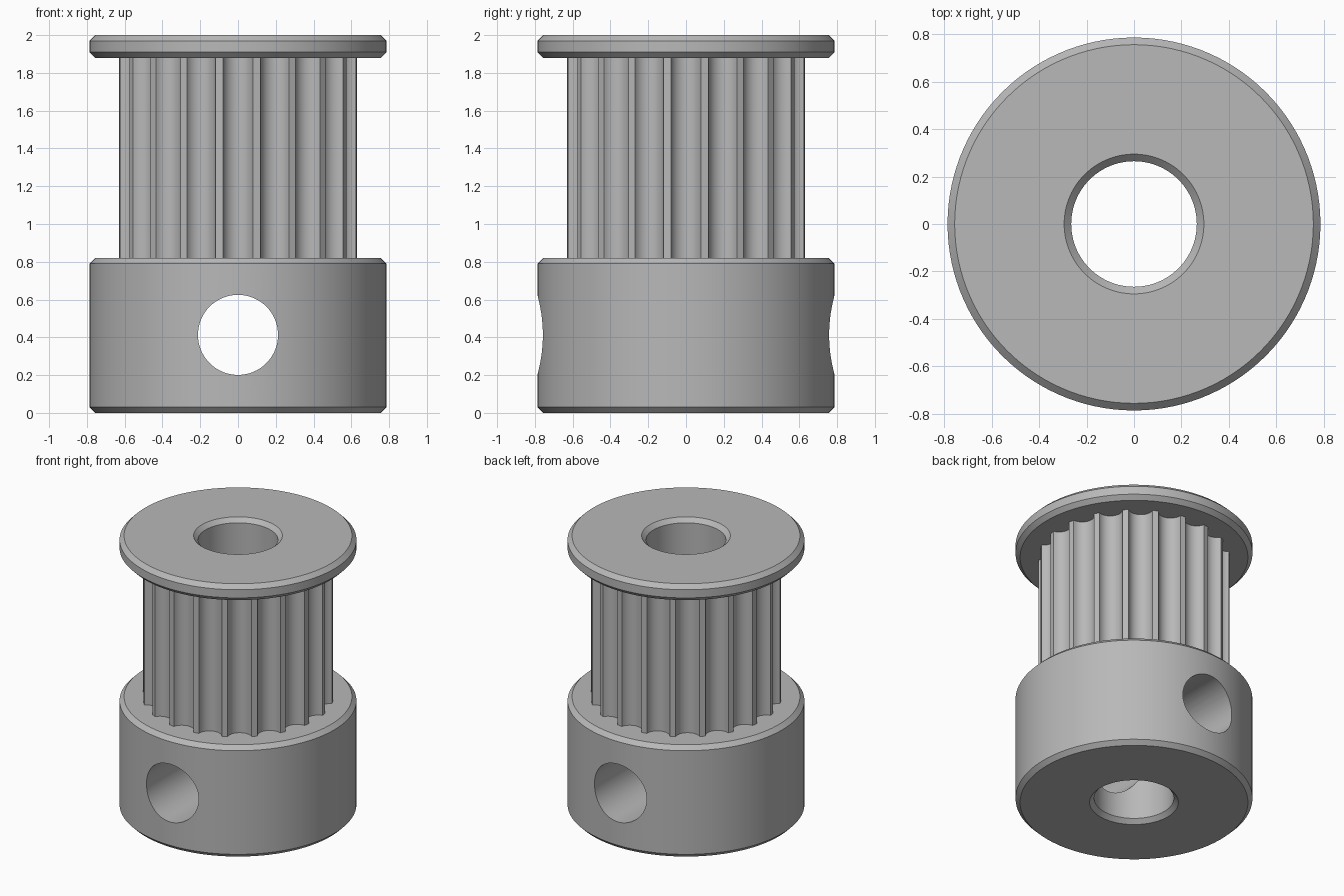
import bpy, bmesh
from math import sin, cos, pi, radians, hypot, atan2

cube = bpy.data.objects.get("Cube")
if cube:
    bpy.data.objects.remove(cube, do_unlink=True)

R_RIM, R_BORE, R_TOOTH = 0.787, 0.265, 0.635
CH = 0.03                      # chamfer size
Z_COLLAR, Z_FLANGE, Z_TOP = 0.82, 1.88, 2.0
SEGS, GROOVES = 120, 20

grey = bpy.data.materials.new("machined grey")
grey.use_nodes = True
colour = (0.48, 0.48, 0.48, 1)
grey.diffuse_color = colour
grey.node_tree.nodes["Principled BSDF"].inputs["Base Color"].default_value = colour


def add_object(name, bm):
    bmesh.ops.recalc_face_normals(bm, faces=bm.faces)
    mesh = bpy.data.meshes.new(name)
    bm.to_mesh(mesh)
    bm.free()
    mesh.materials.append(grey)
    obj = bpy.data.objects.new(name, mesh)
    bpy.context.collection.objects.link(obj)
    return obj


def smooth(obj):
    bpy.ops.object.select_all(action='DESELECT')
    obj.select_set(True)
    bpy.context.view_layer.objects.active = obj
    bpy.ops.object.shade_smooth_by_angle(angle=radians(28))


def bridge(bm, a, b):
    for i in range(len(a)):
        j = (i + 1) % len(a)
        bm.faces.new((a[i], a[j], b[j], b[i]))


def lathe(name, profile):
    """Revolve a closed (radius, z) profile into a ring."""
    bm = bmesh.new()
    rings = [[bm.verts.new((r * cos(2 * pi * i / SEGS), r * sin(2 * pi * i / SEGS), z))
              for i in range(SEGS)] for r, z in profile]
    for k, ring in enumerate(rings):
        bridge(bm, ring, rings[(k + 1) % len(rings)])
    return add_object(name, bm)


# Collar with chamfered rims and bore
collar = lathe("collar", [
    (R_BORE, CH), (R_BORE + CH, 0), (R_RIM - CH, 0), (R_RIM, CH),
    (R_RIM, Z_COLLAR - CH), (R_RIM - CH, Z_COLLAR), (R_BORE, Z_COLLAR)])

# Set screw hole, front to back through the collar
bpy.ops.mesh.primitive_cylinder_add(vertices=64, radius=0.212, depth=2,
                                    location=(0, 0, 0.413), rotation=(pi / 2, 0, 0))
cutter = bpy.context.object
cutter.name = "screw_hole_cutter"
cutter.hide_render = True
cutter.data.materials.append(grey)
cut = collar.modifiers.new("screw_hole", 'BOOLEAN')
cut.operation, cut.solver, cut.object = 'DIFFERENCE', 'EXACT', cutter
bpy.context.view_layer.objects.active = collar
bpy.ops.object.modifier_apply(modifier=cut.name)
bpy.data.objects.remove(cutter, do_unlink=True)

# Flange
flange = lathe("flange", [
    (R_BORE, Z_FLANGE), (R_RIM - CH, Z_FLANGE), (R_RIM, Z_FLANGE + CH),
    (R_RIM, Z_TOP - CH), (R_RIM - CH, Z_TOP), (R_BORE + CH, Z_TOP), (R_BORE, Z_TOP - CH)])

# Toothed drum: round grooves separated by narrow lands
HALF, DEPTH, STEPS = 0.08, 0.062, 12
arc_r = (HALF ** 2 + DEPTH ** 2) / (2 * DEPTH)
edge_x = hypot(R_TOOTH, 0) * cos(HALF / R_TOOTH)
centre = edge_x - DEPTH + arc_r
sweep = atan2(HALF, centre - edge_x)
outline = []
for g in range(GROOVES):
    turn = 2 * pi * g / GROOVES
    for s in range(STEPS + 1):
        a = sweep * (2 * s / STEPS - 1)
        x, y = centre - arc_r * cos(a), arc_r * sin(a)
        outline.append((x * cos(turn) - y * sin(turn), x * sin(turn) + y * cos(turn)))
bore = [(R_BORE * cos(2 * pi * i / SEGS), R_BORE * sin(2 * pi * i / SEGS)) for i in range(SEGS)]

bm = bmesh.new()
for loop in (outline, bore):
    low, high = ([bm.verts.new((x, y, z)) for x, y in loop] for z in (Z_COLLAR, Z_FLANGE))
    bridge(bm, low, high)
    if loop is bore:
        outer_faces = len(outline)
drum = add_object("toothed_drum", bm)
# The bore wall faces the axis
bm = bmesh.new()
bm.from_mesh(drum.data)
for f in bm.faces:
    c = f.calc_center_median()
    inward = f.normal.x * c.x + f.normal.y * c.y < 0
    if inward != (hypot(c.x, c.y) < R_BORE + CH):
        f.normal_flip()
bm.to_mesh(drum.data)
bm.free()

for part in (collar, flange, drum):
    smooth(part)
